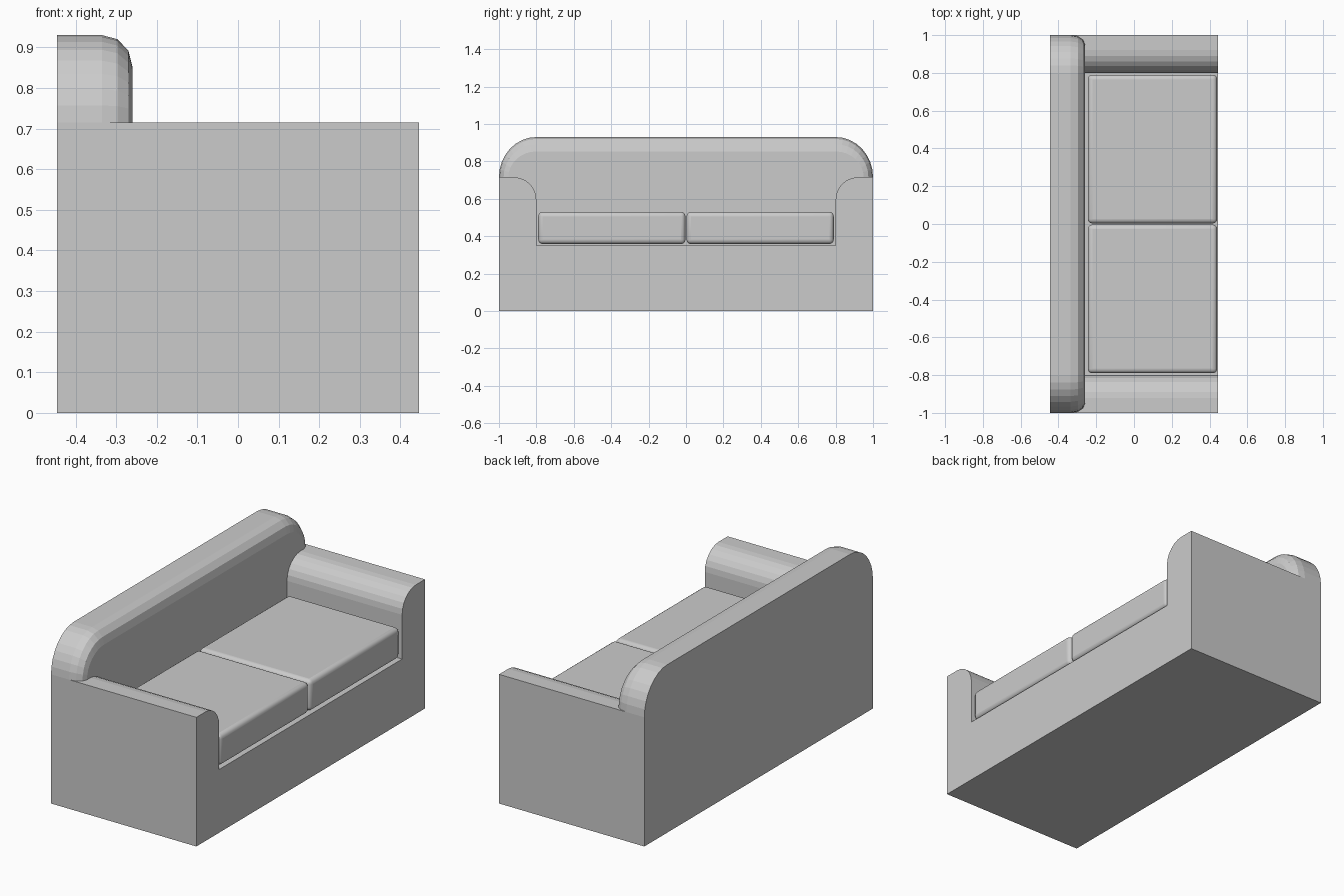
import bpy, bmesh
from math import sin, cos, pi

if "Cube" in bpy.data.objects:
    bpy.data.objects.remove(bpy.data.objects["Cube"])

BACK_X, FRONT_X = -0.445, 0.445
ARM_Z, SEAT_Z, ARM_Y = 0.715, 0.35, 0.80


def mirrored(half):
    """Complete a y > 0 half profile with its mirror image."""
    return half + [(-y, z) for y, z in reversed(half)]


def crest(inset_y, inset_z, n=8):
    """Outline of the backrest above the arms, from y=+ to y=-."""
    ry, rz = 0.20 - inset_y, 0.215 - inset_z
    return mirrored([(ARM_Y + ry * cos(pi / 2 * i / n), ARM_Z + rz * sin(pi / 2 * i / n))
                     for i in range(n + 1)])


def well(n=6):
    """Arm tops, inner arm sides and seat deck, from y=+ to y=-."""
    r = 0.12
    arc = [(ARM_Y + r - r * sin(pi / 2 * i / n), ARM_Z - r + r * cos(pi / 2 * i / n))
           for i in range(n + 1)]
    return mirrored([(1, ARM_Z)] + arc + [(ARM_Y, SEAT_Z)])


def ring(bm, profile, x):
    return [bm.verts.new((x, y, z)) for y, z in profile]


def bridge(bm, a, b):
    for i in range(len(a) - 1):
        bm.faces.new((a[i], a[i + 1], b[i + 1], b[i]))


bm = bmesh.new()

# base: outer sides, underside and front
outer = [(1, ARM_Z), (1, 0), (-1, 0), (-1, ARM_Z)]
bridge(bm, ring(bm, outer, BACK_X), ring(bm, outer, FRONT_X))
bm.faces.new(ring(bm, well() + [(-1, 0), (1, 0)], FRONT_X))

# arm tops and seat deck, starting inside the backrest
bridge(bm, ring(bm, well(), -0.335), ring(bm, well(), FRONT_X))

# backrest: flat rear, rounded crest and front panel
bm.faces.new(ring(bm, crest(0, 0) + [(-1, 0), (1, 0)], BACK_X))
steps = [(BACK_X, 0, 0), (-0.335, 0, 0), (-0.297, 0.007, 0.010),
         (-0.270, 0.025, 0.038), (-0.260, 0.050, 0.077)]
rings = [ring(bm, crest(sy, sz), x) for x, sy, sz in steps]
for a, b in zip(rings, rings[1:]):
    bridge(bm, a, b)
inner_well = well()[1:-1]
bm.faces.new(ring(bm, crest(0.050, 0.077) + inner_well[::-1], -0.260))

bmesh.ops.remove_doubles(bm, verts=bm.verts, dist=0.0001)
bmesh.ops.recalc_face_normals(bm, faces=bm.faces)
mesh = bpy.data.meshes.new("sofa_frame")
bm.to_mesh(mesh)
bm.free()
frame = bpy.data.objects.new("sofa_frame", mesh)
bpy.context.collection.objects.link(frame)

# seat cushions: soft-edged blocks, one per side
for name, side in (("left_cushion", -1), ("right_cushion", 1)):
    bpy.ops.mesh.primitive_cube_add(size=1, location=(0.098, side * 0.3965, 0.444))
    cushion = bpy.context.object
    cushion.name = name
    cushion.scale = (0.685, 0.787, 0.172)
    bpy.ops.object.transform_apply(location=False, rotation=False, scale=True)
    bevel = cushion.modifiers.new("soft_edges", 'BEVEL')
    bevel.width = 0.024
    bevel.segments = 4
    bpy.ops.object.shade_smooth_by_angle(angle=pi / 6)
